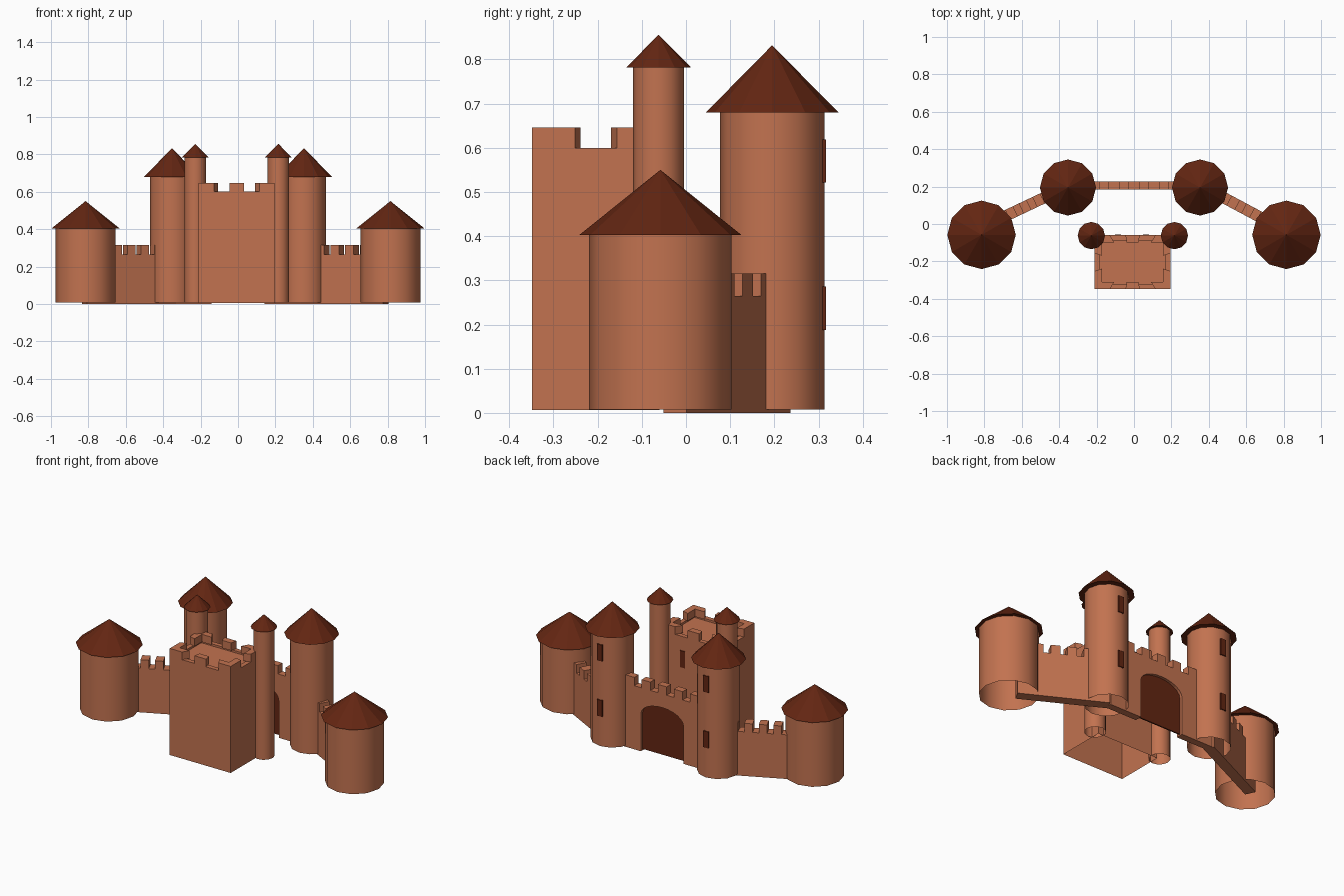
import bpy, bmesh
from math import pi, sin, cos, atan2
from mathutils import Vector, Matrix

if "Cube" in bpy.data.objects:
    bpy.data.objects.remove(bpy.data.objects["Cube"])


def material(name, rgb):
    m = bpy.data.materials.new(name)
    m.use_nodes = True
    m.diffuse_color = (*rgb, 1)
    m.node_tree.nodes["Principled BSDF"].inputs["Base Color"].default_value = (*rgb, 1)
    return m


STONE = material("terracotta stone", (0.54, 0.17, 0.08))
DARK = material("dark red brown", (0.125, 0.019, 0.006))


def finish(name, bm, mat, smooth=False):
    bmesh.ops.recalc_face_normals(bm, faces=bm.faces)
    mesh = bpy.data.meshes.new(name)
    bm.to_mesh(mesh)
    bm.free()
    mesh.materials.append(mat)
    obj = bpy.data.objects.new(name, mesh)
    bpy.context.collection.objects.link(obj)
    if smooth:
        bpy.ops.object.select_all(action="DESELECT")
        obj.select_set(True)
        bpy.context.view_layer.objects.active = obj
        bpy.ops.object.shade_smooth_by_angle(angle=pi / 4)
    return obj


def add_prism(bm, points, offset):
    """Extrude a closed outline of 3D points along offset."""
    face = bm.faces.new([bm.verts.new(p) for p in points])
    out = bmesh.ops.extrude_face_region(bm, geom=[face], use_keep_orig=True)
    moved = [g for g in out["geom"] if isinstance(g, bmesh.types.BMVert)]
    bmesh.ops.translate(bm, verts=moved, vec=offset)


def plate(name, centre, size):
    bm = bmesh.new()
    bmesh.ops.create_cube(bm, size=1, matrix=Matrix.Translation(centre) @ Matrix.Diagonal((*size, 1)))
    return finish(name, bm, DARK)


# Round towers: open tube plus a pointed roof
def tower(name, x, y, r, top, roof_r, apex, base=0.008):
    bm = bmesh.new()
    bmesh.ops.create_cone(bm, segments=12, radius1=r, radius2=r, depth=top - base,
                          matrix=Matrix.Translation((x, y, (top + base) / 2)))
    finish(name, bm, STONE, smooth=True)
    bm = bmesh.new()
    bmesh.ops.create_cone(bm, segments=12, cap_ends=True, radius1=roof_r, radius2=0,
                          depth=apex - top, matrix=Matrix.Translation((x, y, (top + apex) / 2)))
    finish(name + "_roof", bm, DARK)


for side, s in (("left", 1), ("right", -1)):
    tower(side + "_outer_tower", s * 0.815, -0.058, 0.161, 0.403, 0.183, 0.55)
    tower(side + "_gate_tower", s * 0.353, 0.195, 0.118, 0.68, 0.15, 0.832)
    tower(side + "_keep_turret", s * 0.222 - 0.006, -0.062, 0.058, 0.782, 0.073, 0.856)
    for level, z in (("lower", 0.237), ("upper", 0.57)):
        plate(f"{side}_gate_tower_{level}_window", (s * 0.353, 0.3125, z), (0.034, 0.009, 0.098))
    plate(side + "_keep_window", (s * 0.074 - 0.011, -0.06, 0.465), (0.032, 0.009, 0.1))


# Curtain walls: crenellated outline given thickness, with an optional arched gateway
def wall(name, a, b, thick, low, high, merlons, fill, gate=()):
    a, b = Vector((*a, 0)), Vector((*b, 0))
    length = (b - a).length
    period = length / (merlons - 1 + fill)
    outline = [(0, 0)]
    for i in range(merlons):
        start, end = i * period, (i + fill) * period
        outline += [(start, low)] if i else []
        outline += [(start, high), (end, high)]
        outline += [(end, low)] if i < merlons - 1 else []
    outline.append((length, 0))
    outline += [(length / 2 + u, z) for u, z in reversed(gate)]
    bm = bmesh.new()
    add_prism(bm, [(u, -thick / 2, z) for u, z in outline], (0, thick, 0))
    turn = atan2(b.y - a.y, b.x - a.x)
    bm.transform(Matrix.Translation(a) @ Matrix.Rotation(turn, 4, "Z"))
    return finish(name, bm, STONE)


wall("right_curtain_wall", (-0.82, -0.02), (-0.345, 0.205), 0.06, 0.265, 0.316, 7, 0.57)
wall("left_curtain_wall", (0.35, 0.21), (0.79, -0.025), 0.06, 0.265, 0.316, 6, 0.57)

# Gate wall with an arched opening closed by a door in mid thickness
half, spring, rise = 0.142, 0.225, 0.075
arch = [(-half, 0)]
arch += [(-half * cos(pi * i / 12), spring + rise * sin(pi * i / 12)) for i in range(13)]
arch.append((half, 0))
wall("gate_wall", (-0.35, 0.205), (0.35, 0.205), 0.042, 0.382, 0.432, 7, 0.54, arch)
bm = bmesh.new()
add_prism(bm, [(u, 0.201, max(z, 0.008)) for u, z in arch], (0, 0.008, 0))
finish("gate_door", bm, DARK)

# Keep: open-bottomed block with a slightly sunken roof floor
CX, CY, HX, HY = -0.0075, -0.204, 0.2025, 0.144
BASE, LEDGE, TOP = 0.006, 0.6, 0.646
bm = bmesh.new()
bmesh.ops.create_cube(bm, size=1, matrix=Matrix.Translation((CX, CY, (BASE + LEDGE) / 2))
                      @ Matrix.Diagonal((2 * HX, 2 * HY, LEDGE - BASE, 1)))
bm.normal_update()
bottom = [f for f in bm.faces if f.normal.z < -0.5]
bmesh.ops.delete(bm, geom=bottom, context="FACES_ONLY")
roof = [f for f in bm.faces if f.normal.z > 0.5]
bmesh.ops.inset_region(bm, faces=roof, thickness=0.039)
sunk = bmesh.ops.extrude_face_region(bm, geom=roof)["geom"]
bmesh.ops.delete(bm, geom=roof, context="FACES_ONLY")
bmesh.ops.translate(bm, verts=[v for v in sunk if isinstance(v, bmesh.types.BMVert)], vec=(0, 0, -0.012))
finish("keep", bm, STONE)


# Keep battlements: splayed merlons whose inner side is the outer side scaled inward
def merlon(bm, outer):
    rim = [(CX + u * HX, CY + v * HY, LEDGE) for u, v in outer]
    inner = [(CX + u * (HX - 0.039), CY + v * (HY - 0.039), LEDGE) for u, v in reversed(outer)]
    add_prism(bm, rim + inner, (0, 0, TOP - LEDGE))


bm = bmesh.new()
for sy in (-1, 1):
    merlon(bm, [(-0.19, sy), (0.19, sy)])
    for sx in (-1, 1):
        merlon(bm, [(0.6 * sx, sy), (sx, sy), (sx, 0.33 * sy)])
finish("keep_battlements", bm, STONE)
